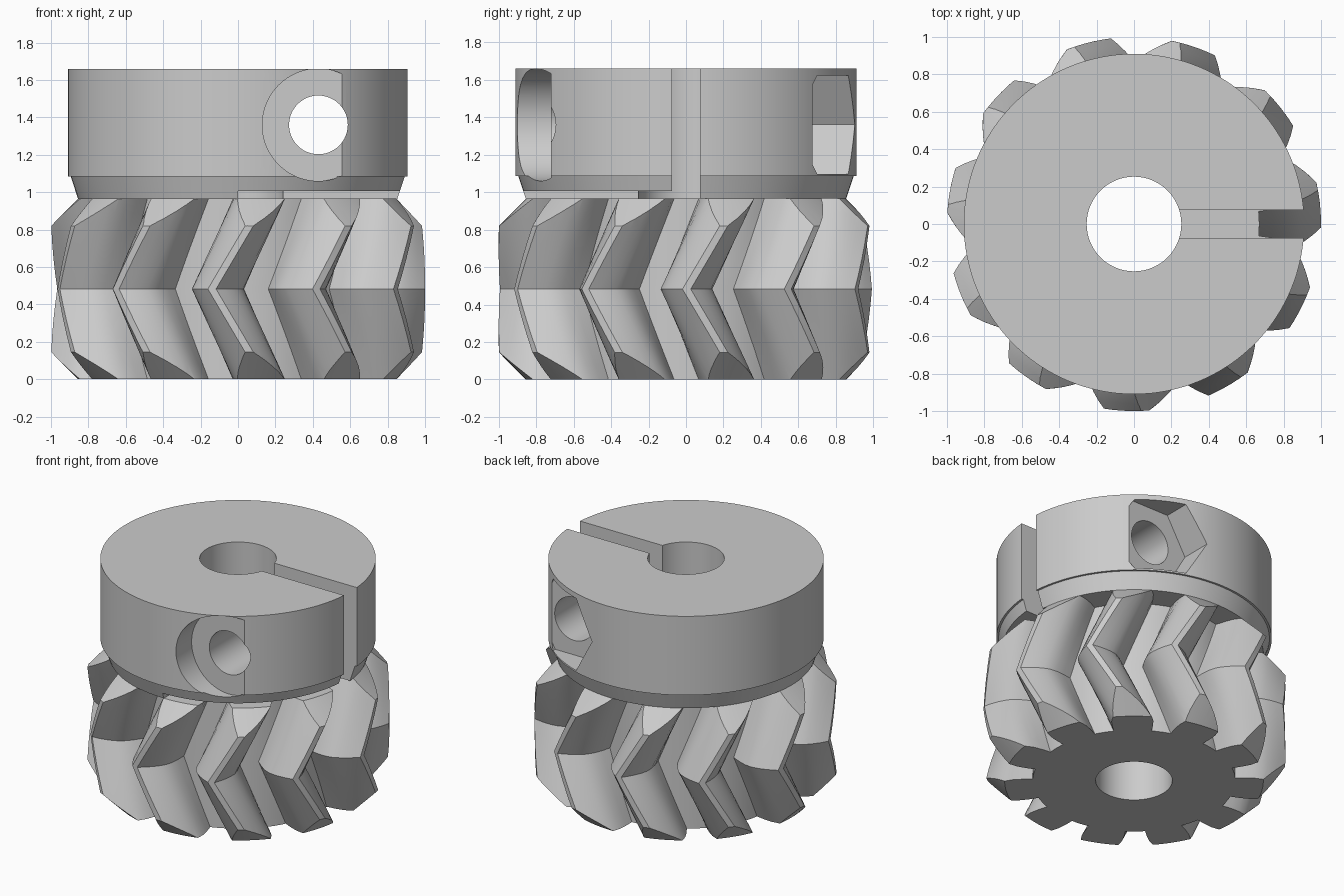
import bpy, bmesh, math
from mathutils import Matrix

cube = bpy.data.objects.get("Cube")
if cube:
    bpy.data.objects.remove(cube)

metal = bpy.data.materials.new("plain grey")
metal.use_nodes = True
GREY = (0.6, 0.6, 0.6, 1)
metal.diffuse_color = GREY
metal.node_tree.nodes["Principled BSDF"].inputs["Base Color"].default_value = GREY

TEETH, GEAR_TOP, ROOT, BORE = 11, 0.965, 0.67, 0.253
SCREW_X, SCREW_Z = 0.43, 1.36


def make_object(name, bm):
    bmesh.ops.recalc_face_normals(bm, faces=bm.faces)
    mesh = bpy.data.meshes.new(name)
    bm.to_mesh(mesh)
    bm.free()
    mesh.materials.append(metal)
    ob = bpy.data.objects.new(name, mesh)
    bpy.context.collection.objects.link(ob)
    return ob


def loft(name, rings):
    """Solid through matching closed rings, capped at both ends."""
    bm = bmesh.new()
    loops = [[bm.verts.new(p) for p in ring] for ring in rings]
    for low, high in zip(loops, loops[1:]):
        for i in range(len(low)):
            bm.faces.new((low[i - 1], low[i], high[i], high[i - 1]))
    bm.faces.new(loops[0][::-1])
    bm.faces.new(loops[-1])
    return make_object(name, bm)


def lathe(name, profile, sides=128):
    turn = [math.tau * i / sides for i in range(sides)]
    return loft(name, [[(r * math.cos(a), r * math.sin(a), z) for a in turn]
                       for r, z in profile])


def rod_y(name, radius, y0, y1, sides):
    """Prism along y on the screw axis."""
    ob = lathe(name, [(radius, y0), (radius, y1)], sides)
    ob.data.transform(Matrix.Translation((SCREW_X, 0, SCREW_Z))
                      @ Matrix.Rotation(-math.pi / 2, 4, "X"))
    return ob


def box(name, low, high):
    (x0, y0, z0), (x1, y1, z1) = low, high
    return loft(name, [[(x0, y0, z), (x1, y0, z), (x1, y1, z), (x0, y1, z)]
                       for z in (z0, z1)])


def carve(ob, cutter, operation="DIFFERENCE"):
    mod = ob.modifiers.new("carve", "BOOLEAN")
    mod.operation, mod.object, mod.solver = operation, cutter, "EXACT"
    graph = bpy.context.evaluated_depsgraph_get()
    mesh = bpy.data.meshes.new_from_object(ob.evaluated_get(graph))
    ob.modifiers.clear()
    ob.data = mesh
    bpy.data.objects.remove(cutter)


# Herringbone gear: tooth outline as (radius, half width), mirrored and repeated
flank = [(ROOT, 0.125), (0.74, 0.135), (0.80, 0.138), (0.85, 0.130),
         (0.885, 0.114), (0.92, 0.092), (0.96, 0.06), (1.0, 0.022)]
half = [(r, math.asin(w / r)) for r, w in flank]
tooth = [(r, -a) for r, a in half] + [(r, a) for r, a in reversed(half)]
pitch = math.tau / TEETH
root_gap = pitch - 2 * half[0][1]
tooth += [(ROOT, half[0][1] + root_gap * k / 4) for k in (1, 2, 3)]
outline = [(r, a + pitch * n) for n in range(TEETH) for r, a in tooth]
rings = []
STEPS = 12
for s in range(STEPS + 1):
    t = s / STEPS
    twist = math.radians(-98) + abs(2 * t - 1) * pitch / 2
    rings.append([(r * math.cos(a + twist), r * math.sin(a + twist), t * GEAR_TOP)
                  for r, a in outline])
gear = loft("herringbone_gear", rings)

# Chamfer the tooth ends and bore the gear
carve(gear, lathe("chamfer_cutter", [(0.825, -0.03), (1.03, 0.175),
                                     (1.03, GEAR_TOP - 0.175), (0.825, GEAR_TOP + 0.03)]),
      "INTERSECT")
carve(gear, lathe("gear_bore_cutter", [(BORE, -0.1), (BORE, 1.1)], 96))

# Clamping collar with tapered neck
collar = lathe("clamp_collar", [(0.855, GEAR_TOP), (0.895, 1.085),
                                (0.91, 1.085), (0.91, 1.66)])
carve(collar, lathe("collar_bore_cutter", [(BORE, 0.8), (BORE, 1.8)], 96))

# Radial clamp slot, and the thin slit that frees one quarter of the collar
carve(collar, box("slot_cutter", (0, -0.074, 0.9), (1.1, 0.074, 1.8)))
carve(collar, box("slit_cutter", (0, -1.1, 0.9), (1.1, 0.07, 1.007)))

# Screw hole, round head recess in front, hexagonal nut pocket behind
carve(collar, rod_y("screw_hole_cutter", 0.157, -1.2, 1.2, 48))
carve(collar, rod_y("head_recess_cutter", 0.30, -1.2, -0.72, 96))
carve(collar, rod_y("nut_pocket_cutter", 0.303, 0.675, 1.2, 6))

# Smooth curved walls, keep machined edges crisp
for ob in (gear, collar):
    bpy.ops.object.select_all(action="DESELECT")
    ob.select_set(True)
    bpy.context.view_layer.objects.active = ob
    bpy.ops.object.shade_smooth_by_angle(angle=math.radians(20))
